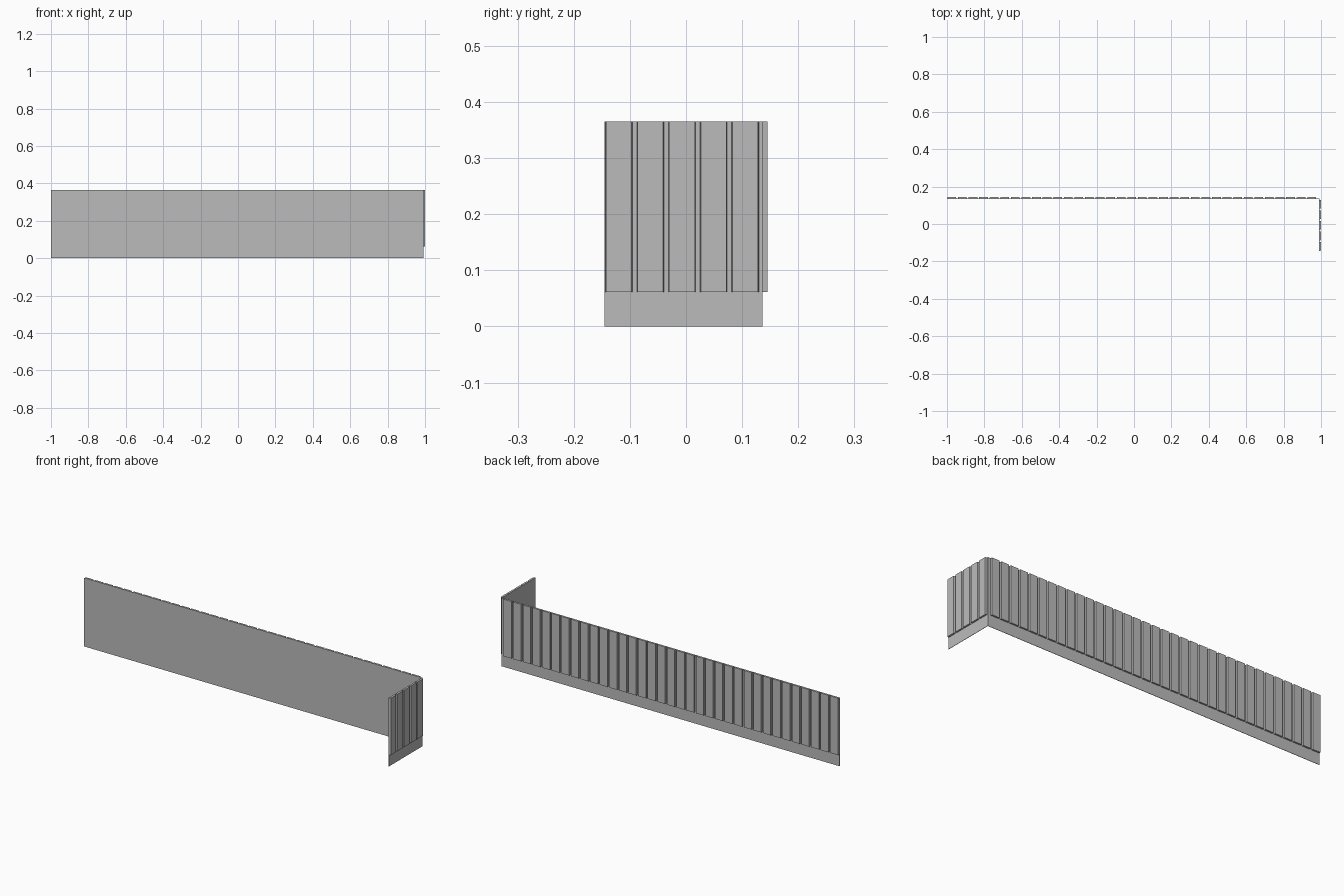
import bpy
import bmesh

if "Cube" in bpy.data.objects:
    bpy.data.objects.remove(bpy.data.objects["Cube"])

Z_BASE, Z_RIB, Z_TOP = 0.058, 0.0615, 0.365
SKIN, DEPTH = 0.002, 0.011      # flat sheet thickness, rib crest depth
RIB, SLOPE = 0.0455, 0.0015     # rib crest width, run of each rib flank

grey = bpy.data.materials.new("mid_grey")
grey.diffuse_color = (0.5, 0.5, 0.5, 1)
grey.use_nodes = True
grey.node_tree.nodes["Principled BSDF"].inputs["Base Color"].default_value = grey.diffuse_color


def extrude_outline(name, points, z0, z1):
    """Closed flat-shaded prism from a plan outline."""
    bm = bmesh.new()
    face = bm.faces.new([bm.verts.new((x, y, z0)) for x, y in points])
    out = bmesh.ops.extrude_face_region(bm, geom=[face])
    top = [v for v in out["geom"] if isinstance(v, bmesh.types.BMVert)]
    bmesh.ops.translate(bm, verts=top, vec=(0, 0, z1 - z0))
    bmesh.ops.recalc_face_normals(bm, faces=bm.faces[:])
    mesh = bpy.data.meshes.new(name)
    bm.to_mesh(mesh)
    bm.free()
    mesh.materials.append(grey)
    obj = bpy.data.objects.new(name, mesh)
    bpy.context.collection.objects.link(obj)
    return obj


def rib_outline(start, end, first, pitch, count):
    """Flat inside, trapezoid ribs outside, as (along, depth) points."""
    pts = [(start, 0), (start, SKIN)]
    for i in range(count):
        a = first + i * pitch
        b = a + RIB
        pts += [(a - SLOPE, SKIN), (a, DEPTH), (b, DEPTH), (b + SLOPE, SKIN)]
    return pts + [(end, SKIN), (end, 0)]


def build_wall(name, start, end, first, pitch, count, place):
    flat = [(start, 0), (start, SKIN), (end, SKIN), (end, 0)]
    ribs = rib_outline(start, end, first, pitch, count)
    # plain base strip, narrow flat joint, then ribbed cladding
    extrude_outline(name + "_base", [place(*p) for p in flat], 0, Z_BASE)
    extrude_outline(name + "_joint", [place(*p) for p in flat], Z_BASE, Z_RIB)
    extrude_outline(name + "_cladding", [place(*p) for p in ribs], Z_RIB, Z_TOP)


# long back wall, ribs facing +y
build_wall("back_wall", -1.0, 0.991, -0.997, 0.0566, 35,
           lambda u, d: (u, 0.134 + d))
# short return wall, ribs facing +x
build_wall("side_wall", -0.145, 0.134, -0.1425, 0.0563, 5,
           lambda u, d: (0.989 + d, u))
